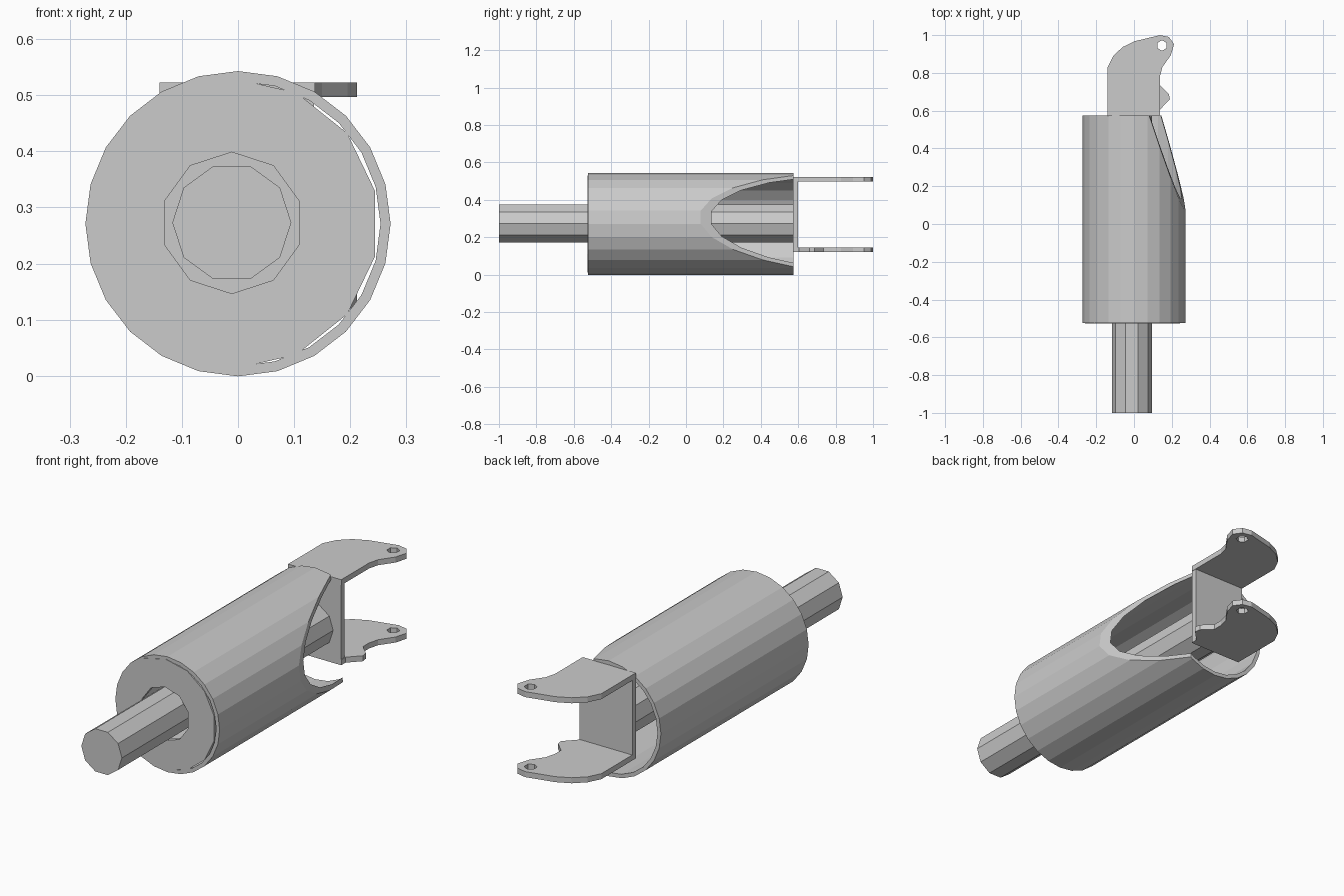
import bpy, bmesh
from math import sin, cos, pi, radians
from mathutils import Vector

if "Cube" in bpy.data.objects:
    bpy.data.objects.remove(bpy.data.objects["Cube"])


def ring(n, r, cx, cy, start=0.0):
    return [(cx + r * cos(radians(start) + 2 * pi * i / n),
             cy + r * sin(radians(start) + 2 * pi * i / n)) for i in range(n)]


def extrude(outline, lo, hi, place, holes=()):
    """Extrude a 2D outline (with optional holes) from lo to hi."""
    bm = bmesh.new()
    edges = []
    for loop in (outline, *holes):
        vs = [bm.verts.new(place(a, b, lo)) for a, b in loop]
        edges += [bm.edges.new((v, vs[i - 1])) for i, v in enumerate(vs)]
    bmesh.ops.triangle_fill(bm, edges=edges, use_beauty=True)
    res = bmesh.ops.extrude_face_region(bm, geom=bm.faces[:], use_keep_orig=True)
    shift = Vector(place(0, 0, hi)) - Vector(place(0, 0, lo))
    bmesh.ops.translate(bm, vec=shift,
                        verts=[g for g in res["geom"] if isinstance(g, bmesh.types.BMVert)])
    return bm


def finish(name, bm):
    bmesh.ops.recalc_face_normals(bm, faces=bm.faces[:])
    me = bpy.data.meshes.new(name)
    bm.to_mesh(me)
    bm.free()
    ob = bpy.data.objects.new(name, me)
    bpy.context.collection.objects.link(ob)
    return ob


def along_y(a, b, d):
    return (a, d, b)


def along_z(a, b, d):
    return (a, b, d)


Z = 0.271
FRONT, REAR = -0.525, 0.575

# Hollow sleeve with a slanting cut across its right rear
bm = extrude(ring(24, 0.272, 0, Z), FRONT, REAR, along_y, [ring(24, 0.254, 0, Z)])
p1, p2, p3 = Vector((0.27, 0.07, 0.307)), Vector((0.145, REAR, 0.04)), Vector((0.08, REAR, 0.53))
normal = (p2 - p1).cross(p3 - p1).normalized()
if normal.x < 0:
    normal.negate()
cut = bmesh.ops.bisect_plane(bm, geom=bm.verts[:] + bm.edges[:] + bm.faces[:],
                             plane_co=p1, plane_no=normal, clear_outer=True)
rim = [e for e in cut["geom_cut"] if isinstance(e, bmesh.types.BMEdge)]
bmesh.ops.triangle_fill(bm, edges=rim, use_beauty=True)
finish("sleeve", bm)

# End cap with a ten-sided hole
finish("end_cap", extrude(ring(14, 0.259, -0.008, Z, 180 / 14), FRONT - 0.002, FRONT + 0.02,
                          along_y, [ring(10, 0.126, -0.011, 0.2725, 90)]))

# Ten-sided rod running through to the bracket
finish("rod", extrude(ring(10, 0.106, -0.011, 0.273), -1.0, REAR, along_y))

# Bracket: upright plate and two hooked arms
finish("bracket_plate", extrude([(-0.14, 0.12), (0.135, 0.12), (0.135, 0.523), (-0.14, 0.523)],
                                0.573, 0.6, along_y))
hook = [(0.137, 0.575), (-0.14, 0.575), (-0.14, 0.83), (-0.11, 0.89), (-0.06, 0.937),
        (0.005, 0.968), (0.08, 0.986), (0.138, 1.0), (0.185, 0.99), (0.212, 0.952),
        (0.195, 0.894), (0.15, 0.83), (0.137, 0.78), (0.137, 0.735)]
lobe = [(0.185, 0.688), (0.19, 0.66), (0.137, 0.605)]
pin_hole = ring(6, 0.028, 0.148, 0.945, 90)
finish("upper_arm", extrude(hook, 0.497, 0.523, along_z, [pin_hole]))
finish("lower_arm", extrude(hook + lobe, 0.12, 0.146, along_z, [pin_hole]))
